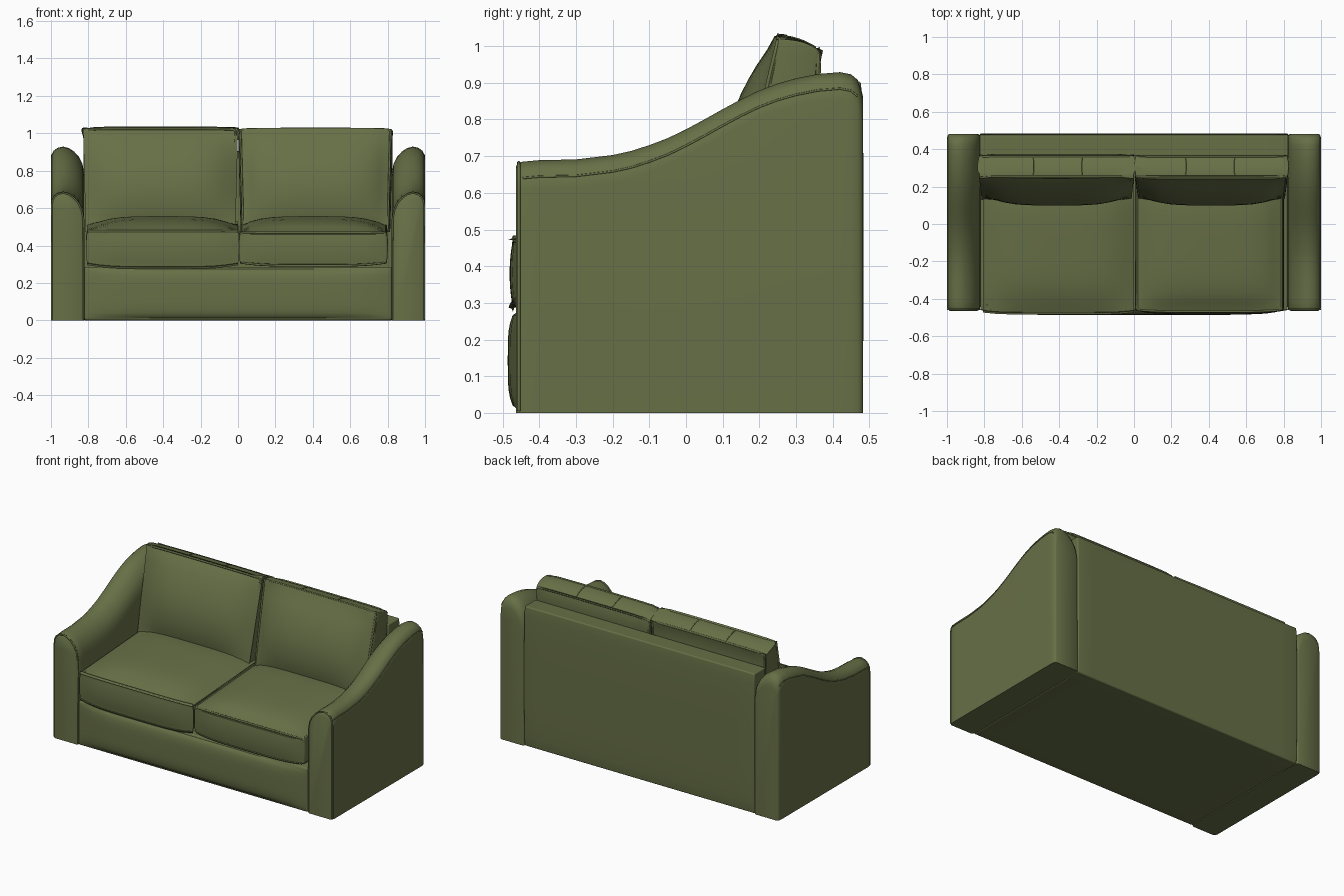
import bpy
import bmesh
import math

cube = bpy.data.objects.get("Cube")
if cube:
    bpy.data.objects.remove(cube)

fabric = bpy.data.materials.new("olive_fabric")
fabric.use_nodes = True
olive = (0.135, 0.16, 0.062, 1)
fabric.diffuse_color = olive
shader = fabric.node_tree.nodes["Principled BSDF"]
shader.inputs["Base Color"].default_value = olive
shader.inputs["Roughness"].default_value = 0.9


def finish(name, bm, angle=40):
    bmesh.ops.recalc_face_normals(bm, faces=bm.faces)
    mesh = bpy.data.meshes.new(name)
    bm.to_mesh(mesh)
    bm.free()
    mesh.materials.append(fabric)
    ob = bpy.data.objects.new(name, mesh)
    bpy.context.collection.objects.link(ob)
    bpy.ops.object.select_all(action="DESELECT")
    ob.select_set(True)
    bpy.context.view_layer.objects.active = ob
    bpy.ops.object.shade_smooth_by_angle(angle=math.radians(angle))
    return ob


def padded(name, shape, round_edge, cuts=13):
    """Subdivided block mapped through shape(u, v, w), with rounded edges."""
    bm = bmesh.new()
    bmesh.ops.create_cube(bm, size=2)
    bmesh.ops.subdivide_edges(bm, edges=bm.edges[:], cuts=cuts, use_grid_fill=True)
    rims = [e for e in bm.edges if e.calc_face_angle(0) > 1]
    for v in bm.verts:
        v.co = shape(*v.co)
    bmesh.ops.bevel(bm, geom=rims, offset=round_edge, segments=4,
                    profile=0.5, affect="EDGES", clamp_overlap=True)
    return finish(name, bm)


def piping(name, points, radius, closed=False):
    curve = bpy.data.curves.new(name, "CURVE")
    curve.dimensions = "3D"
    curve.bevel_depth = radius
    curve.bevel_resolution = 2
    spline = curve.splines.new("POLY")
    spline.points.add(len(points) - 1)
    for p, co in zip(spline.points, points):
        p.co = (*co, 1)
    spline.use_cyclic_u = closed
    curve.materials.append(fabric)
    ob = bpy.data.objects.new(name, curve)
    bpy.context.collection.objects.link(ob)
    bpy.ops.object.select_all(action="DESELECT")
    ob.select_set(True)
    bpy.context.view_layer.objects.active = ob
    bpy.ops.object.convert(target="MESH")


def rim(n=16, r=0.97):
    """Points around a unit square, corners slightly cut."""
    t = [-r + 2 * r * i / n for i in range(n + 1)]
    return ([(a, -1) for a in t] + [(1, a) for a in t]
            + [(-a, 1) for a in t] + [(-1, -a) for a in t])


def mix(a, b, t):
    return a + (b - a) * t


# Base with a softly padded front, and the back frame
def base_shape(u, v, w):
    y = mix(-0.462, 0.46, (v + 1) / 2)
    if v < 0:
        y += 0.024 * v * (1 - w ** 4) * (1 - u ** 8)
    return (0.822 * u, y, 0.143 + 0.143 * w)


def back_shape(u, v, w):
    y = 0.42 + 0.057 * v
    if v > 0:
        y += 0.007 * v * (1 - w ** 4)
    return (0.825 * u, y, 0.452 + 0.452 * w)


padded("base", base_shape, 0.012)
padded("back_frame", back_shape, 0.035)
piping("back_welt", [(-0.82, 0.472, 0.89), (0.82, 0.472, 0.89)], 0.004)

# Arms: arched section lofted along a sweeping top line (y, height, inset)
sweep = [(-0.464, 0.672, 0.014), (-0.458, 0.68, 0.005), (-0.445, 0.685, 0),
         (-0.4, 0.689, 0), (-0.3, 0.691, 0), (-0.2, 0.703, 0), (-0.15, 0.714, 0),
         (-0.1, 0.73, 0), (-0.05, 0.749, 0), (0, 0.773, 0), (0.05, 0.8, 0),
         (0.1, 0.828, 0), (0.15, 0.855, 0), (0.2, 0.879, 0), (0.25, 0.898, 0),
         (0.3, 0.912, 0), (0.36, 0.924, 0), (0.42, 0.929, 0), (0.45, 0.923, 0),
         (0.468, 0.908, 0.002), (0.478, 0.88, 0.006), (0.482, 0.865, 0.014)]
arch = [(1, 0.075), (0.997, 0.045), (0.985, 0.022), (0.965, 0.007), (0.935, 0),
        (0.905, 0.008), (0.875, 0.028), (0.85, 0.056), (0.832, 0.092), (0.823, 0.14)]


def section(y, top, inset):
    k = 1 - inset / 0.09
    pts = [(x, top - drop) for x, drop in arch]
    pts = [(1, 0)] + pts + [(0.822, 0)]
    return [(0.911 + (x - 0.911) * k, y, z) for x, z in pts]


for side, sign in (("left", 1), ("right", -1)):
    bm = bmesh.new()
    rings = [[bm.verts.new((sign * x, y, z)) for x, y, z in section(*s)] for s in sweep]
    count = len(rings[0])
    for a, b in zip(rings, rings[1:]):
        for i in range(count):
            j = (i + 1) % count
            bm.faces.new((a[i], a[j], b[j], b[i]))
    bm.faces.new(rings[0])
    bm.faces.new(rings[-1])
    finish(side + "_arm", bm, 50)
    front = [(sign * x, y, max(z, 0.005)) for x, y, z in section(-0.456, 0.682, 0.004)]
    piping(side + "_arm_front_welt", front, 0.005)
    outer = [section(*s)[2] for s in sweep[2:-2]]
    piping(side + "_arm_top_seam",
           [(sign * (x - 0.001), y, z) for x, y, z in outer], 0.003)


# Seat cushions: crowned top rising to the rear, bulging front
def seat_shape(u, v, w):
    crown = (1 - u ** 4) * (1 - v ** 4)
    x = 0.403 + 0.392 * u + 0.006 * u * (1 - w * w)
    y = mix(-0.463, 0.25, (v + 1) / 2)
    if v < 0:
        y += 0.018 * v * (1 - u ** 6) * (1 - 0.5 * w * w)
    top = 0.472 + 0.022 * (v + 1) + 0.055 * crown
    low = 0.305 - 0.018 * (1 - u ** 4)
    return (x, y, mix(low, top, (w + 1) / 2))


# Back cushions: leaning, with a bulging front; w = 1 is the front face
def back_cushion_shape(u, v, w):
    t = (v + 1) / 2
    crown = (1 - u ** 4) * (1 - v * v)
    x = 0.414 + (0.392 + 0.014 * t) * u + 0.008 * u * (1 - w * w)
    front = mix(0.13, 0.25, t) - 0.08 * crown
    rear = mix(0.345, 0.365, t) + 0.01 * crown
    f = (w + 1) / 2
    top = mix(0.985, 1.024, f) + 0.01 * (1 - w * w) + 0.004 * (1 - u ** 4)
    return (x, mix(rear, front, f), mix(0.48, top, t))


for side, sign in (("left", 1), ("right", -1)):
    def seat(u, v, w):
        x, y, z = seat_shape(u, v, w)
        return (sign * x, y, z)

    def rest(u, v, w):
        x, y, z = back_cushion_shape(u, v, w)
        return (sign * x, y, z)

    padded(side + "_seat_cushion", seat, 0.022)
    padded(side + "_back_cushion", rest, 0.02)
    for label, w in (("upper", 0.94), ("lower", -0.94)):
        piping(f"{side}_seat_{label}_welt",
               [seat(0.985 * u, 0.985 * v, w) for u, v in rim()], 0.006, True)
    for label, w in (("front", 0.94), ("rear", -0.92)):
        piping(f"{side}_back_cushion_{label}_welt",
               [rest(0.985 * u, 0.985 * v, w) for u, v in rim()], 0.006, True)
    # Cross seams on the top panel
    for i, u in enumerate((-0.33, 0.3)):
        piping(f"{side}_top_seam_{i + 1}",
               [rest(u, 1, w / 5) for w in range(-4, 5)], 0.0025)
